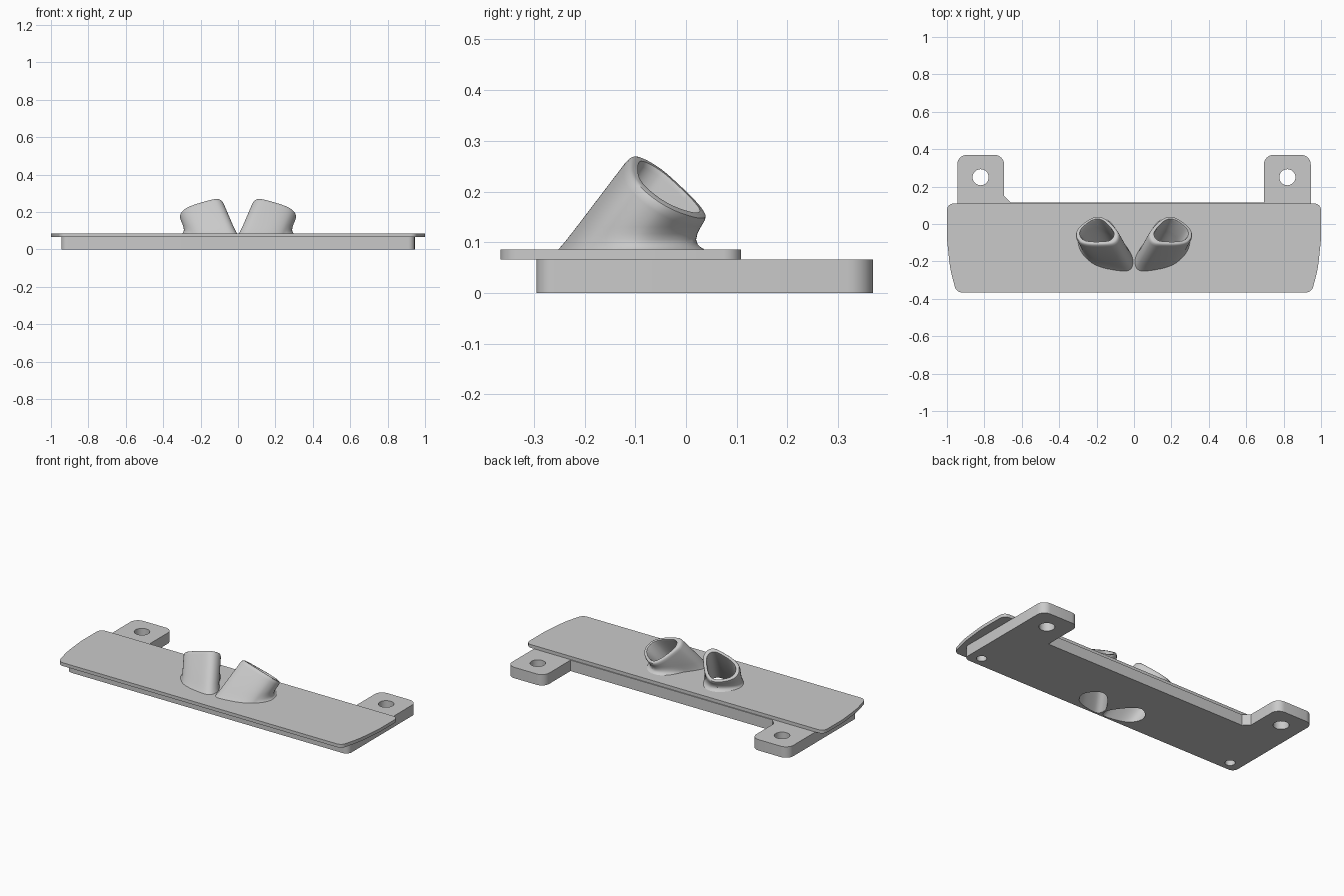
import bpy, bmesh, math
from mathutils import Vector

cube = bpy.data.objects.get("Cube")
if cube:
    bpy.data.objects.remove(cube, do_unlink=True)

grey = bpy.data.materials.new("light grey")
grey.use_nodes = True
grey.diffuse_color = (0.59, 0.59, 0.59, 1)
grey.node_tree.nodes["Principled BSDF"].inputs["Base Color"].default_value = grey.diffuse_color


def loft(name, rings):
    """Closed solid through a stack of equal-length rings."""
    bm = bmesh.new()
    loops = [[bm.verts.new(p) for p in ring] for ring in rings]
    n = len(loops[0])
    for a, b in zip(loops, loops[1:]):
        for i in range(n):
            j = (i + 1) % n
            bm.faces.new((a[i], a[j], b[j], b[i]))
    bm.faces.new(loops[0][::-1])
    bm.faces.new(loops[-1])
    bmesh.ops.recalc_face_normals(bm, faces=bm.faces)
    mesh = bpy.data.meshes.new(name)
    bm.to_mesh(mesh)
    bm.free()
    mesh.materials.append(grey)
    ob = bpy.data.objects.new(name, mesh)
    bpy.context.collection.objects.link(ob)
    return ob


def rounded(corners, steps=8):
    """Outline from (x, y, radius) corners, with arcs at the corners."""
    out = []
    for i, (x, y, r) in enumerate(corners):
        p = Vector((x, y))
        if r == 0:
            out.append(p)
            continue
        u = (Vector(corners[i - 1][:2]) - p).normalized()
        v = (Vector(corners[(i + 1) % len(corners)][:2]) - p).normalized()
        half = u.angle(v) / 2
        centre = p + (u + v).normalized() * r / math.sin(half)
        a = p + u * r / math.tan(half) - centre
        b = p + v * r / math.tan(half) - centre
        turn = a.angle_signed(b)
        for k in range(steps + 1):
            t = math.atan2(a.y, a.x) - turn * k / steps
            out.append(centre + r * Vector((math.cos(t), math.sin(t))))
    return out


def slab(name, outline, z0, z1):
    return loft(name, [[(p[0], p[1], z) for p in outline] for z in (z0, z1)])


def cylinder(name, x, y, r, z0, z1, n=32):
    angles = [2 * math.pi * i / n for i in range(n)]
    return slab(name, [(x + r * math.cos(t), y + r * math.sin(t)) for t in angles], z0, z1)


def cut(ob, cutters):
    for c in cutters:
        c.hide_render = True
        mod = ob.modifiers.new("cut", "BOOLEAN")
        mod.operation = "DIFFERENCE"
        mod.solver = "EXACT"
        mod.object = c
        bpy.ops.object.select_all(action="DESELECT")
        bpy.context.view_layer.objects.active = ob
        ob.select_set(True)
        bpy.ops.object.modifier_apply(modifier=mod.name)


# Horn cross-section, smoothed by corner cutting
section = [Vector(p) for p in ((-.06, -.076), (.075, -.076), (.118, -.04), (.112, .012),
                               (.025, .079), (-.04, .079), (-.116, 0), (-.119, -.035),
                               (-.1, -.064))]
for _ in range(3):
    section = [p.lerp(q, f) for p, q in zip(section, section[1:] + section[:1])
               for f in (.25, .75)]

LEAN = Vector((.43, .76, 1))
CENTRE = Vector((.2, -.035, .203))
BACK = Vector((.49, .87))


def rim_ring(side, scale, along):
    """Ring on the tilted rim plane, moved along the horn axis."""
    ring = []
    for s in section:
        p = s * scale
        q = CENTRE + Vector((p.x, p.y, -.3 * p.x - .68 * p.y)) + LEAN * along
        ring.append((side * q.x, q.y, q.z))
    return ring


def level_ring(side, scale, z, flare=0):
    """Horizontal ring where the horn meets height z, flared under the overhang."""
    ring = []
    for s in section:
        p = s * scale
        q = CENTRE + Vector((p.x, p.y, -.3 * p.x - .68 * p.y))
        q -= LEAN * (q.z - z)
        out = s.normalized()
        w = flare * (.07 + .93 * max(0, out.dot(BACK)))
        ring.append((side * (q.x + out.x * w), q.y + out.y * w, z))
    return ring


# Horns and their bores
horns, bores = [], []
for side, label in ((1, "left"), (-1, "right")):
    rings = [level_ring(side, 1, z, f) for z, f in
             ((.075, .048), (.086, .045), (.09, .034), (.096, .022), (.105, .011),
              (.117, .004), (.13, 0))]
    rings += [rim_ring(side, s, a) for s, a in
              ((1, -.016), (.985, -.007), (.95, -.002), (.9, 0))]
    horns.append(loft(label + "_horn", rings))
    bores.append(loft(label + "_bore", [
        level_ring(side, .76, -.03), rim_ring(side, .76, -.008),
        rim_ring(side, .79, 0), rim_ring(side, .8, .02)]))

# Thin cover plate with bowed ends
right_half = [(.95, -.366, .04), (.983, -.24, .5), (1, -.08, .5), (1, .109, .035)]
cover = slab("cover_plate", rounded(right_half + [(-x, y, r) for x, y, r in right_half[::-1]]),
             .066, .086)

# Thicker base with two rear tabs, one with a chamfered inner corner
base = slab("base_with_tabs", rounded([
    (-.945, -.295, .035), (.945, -.295, .035), (.945, .369, .05), (.695, .369, .05),
    (.695, .115, 0), (-.66, .115, 0), (-.695, .15, 0), (-.695, .369, .05),
    (-.945, .369, .05)]), 0, .066)

# Screw holes through the tabs and blind holes under the front corners
holes = []
for side in (1, -1):
    holes.append(cylinder("tab_hole", side * .82, .25, .043, -.05, .15))
    holes.append(cylinder("front_hole", side * .87, -.235, .028, -.05, .06))

cut(base, holes + bores)
cut(cover, bores)
for horn, bore in zip(horns, bores):
    cut(horn, [bore])
for helper in holes + bores:
    bpy.data.objects.remove(helper, do_unlink=True)

# Smooth curved walls, crisp edges
bpy.ops.object.select_all(action="DESELECT")
for ob in [base, cover] + horns:
    ob.select_set(True)
bpy.context.view_layer.objects.active = base
bpy.ops.object.shade_smooth_by_angle(angle=math.radians(35))
